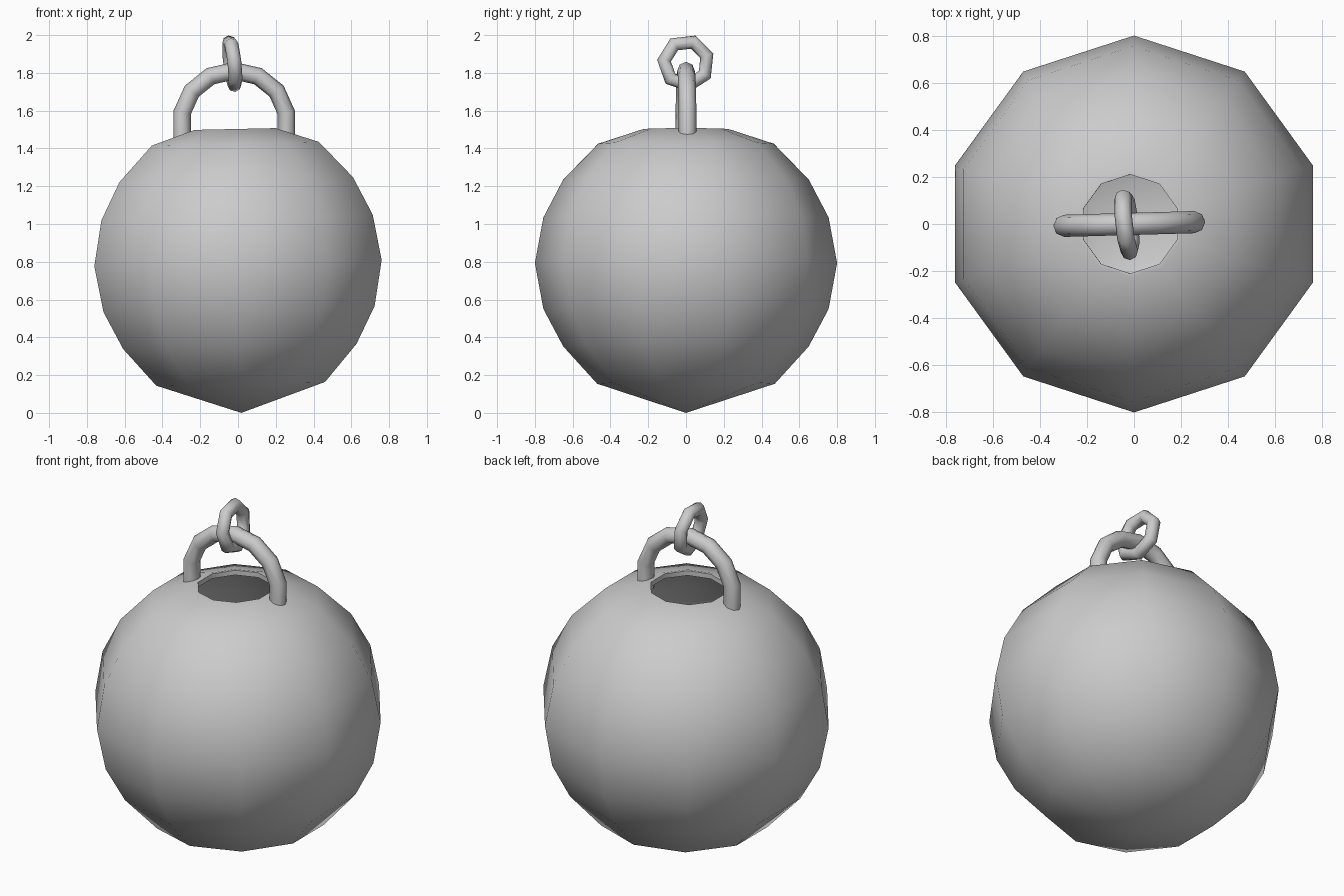
import bpy, bmesh
from math import sin, cos, pi, radians
from mathutils import Matrix, Vector

if "Cube" in bpy.data.objects:
    bpy.data.objects.remove(bpy.data.objects["Cube"], do_unlink=True)

grey = bpy.data.materials.new("plain_grey")
grey.use_nodes = True
COLOUR = (0.6, 0.6, 0.6, 1)
grey.diffuse_color = COLOUR
grey.node_tree.nodes["Principled BSDF"].inputs["Base Color"].default_value = COLOUR


def add_object(name, bm, sharp):
    bmesh.ops.recalc_face_normals(bm, faces=bm.faces)
    mesh = bpy.data.meshes.new(name)
    bm.to_mesh(mesh)
    bm.free()
    mesh.materials.append(grey)
    obj = bpy.data.objects.new(name, mesh)
    bpy.context.collection.objects.link(obj)
    bpy.ops.object.select_all(action='DESELECT')
    obj.select_set(True)
    bpy.context.view_layer.objects.active = obj
    bpy.ops.object.shade_smooth_by_angle(angle=radians(sharp))
    return obj


def tube(name, path, radius, sides, closed, flat):
    """Sweep a round section along a path; flat is the normal of the path's plane."""
    bm = bmesh.new()
    rings, n = [], len(path)
    for i, p in enumerate(path):
        before = path[i - 1] if closed or i else p
        after = path[(i + 1) % n] if closed or i < n - 1 else p
        along = (after - before).normalized()
        out = along.cross(flat).normalized()
        rings.append([bm.verts.new(p + radius * (out * cos(a) + flat * sin(a)))
                      for a in (2 * pi * k / sides for k in range(sides))])
    for i in range(n if closed else n - 1):
        a, b = rings[i], rings[(i + 1) % n]
        for k in range(sides):
            j = (k + 1) % sides
            bm.faces.new((a[k], a[j], b[j], b[k]))
    if not closed:
        bm.faces.new(rings[0])
        bm.faces.new(rings[-1])
    return add_object(name, bm, 60)


# Hollow ball: ten-sided lathe of an outer skin, a thin rim and an inner skin
SIDES = 10
outer = [(0, 0), (.47, .154), (.65, .352), (.755, .55), (.8, .793),
         (.755, 1.035), (.65, 1.235), (.465, 1.425), (.225, 1.503)]
inner = [(.21, 1.503), (.21, 1.475)] + [(r * .95, .79 + (z - .79) * .95) for r, z in outer[-2::-1]]
bm = bmesh.new()
verts = [bm.verts.new((r, 0, z)) for r, z in outer + inner]
edges = [bm.edges.new(pair) for pair in zip(verts, verts[1:])]
bmesh.ops.rotate(bm, verts=bm.verts, cent=(0, 0, 0), matrix=Matrix.Rotation(pi / 2, 3, 'Z'))
bmesh.ops.spin(bm, geom=verts + edges, cent=(0, 0, 0), axis=(0, 0, 1),
               angle=2 * pi, steps=SIDES)
bmesh.ops.remove_doubles(bm, verts=bm.verts, dist=.0005)
tilt = Matrix.Translation((0, 0, .793)) @ Matrix.Rotation(-.022, 4, 'Y') @ Matrix.Translation((0, 0, -.793))
bmesh.ops.transform(bm, verts=bm.verts, matrix=tilt)
add_object("ball_shell", bm, 50)

# Arched handle whose feet sink into the ball
arch = [Vector((-.02 - .28 * cos(a), -.008 * cos(a), 1.543 + .268 * sin(a)))
        for a in (radians(10 + 160 * i / 6) for i in range(7))]
left_foot = Vector((arch[0].x, arch[0].y, 1.44))
right_foot = Vector((arch[-1].x, arch[-1].y, 1.44))
tube("handle", [left_foot] + arch + [right_foot], .047, 8, False, Vector((0, 1, 0)))

# Seven-sided link hanging on the handle, leaning slightly
LINK_SIDES = 7
link = []
for i in range(LINK_SIDES):
    a = radians(71) + 2 * pi * i / LINK_SIDES
    y, z = .117 * cos(a), .117 * sin(a)
    link.append(Vector((-.03 - .1 * y - .11 * z, y, 1.852 + z)))
tube("link", link, .037, 8, True, Vector((1, .1, .11)).normalized())
